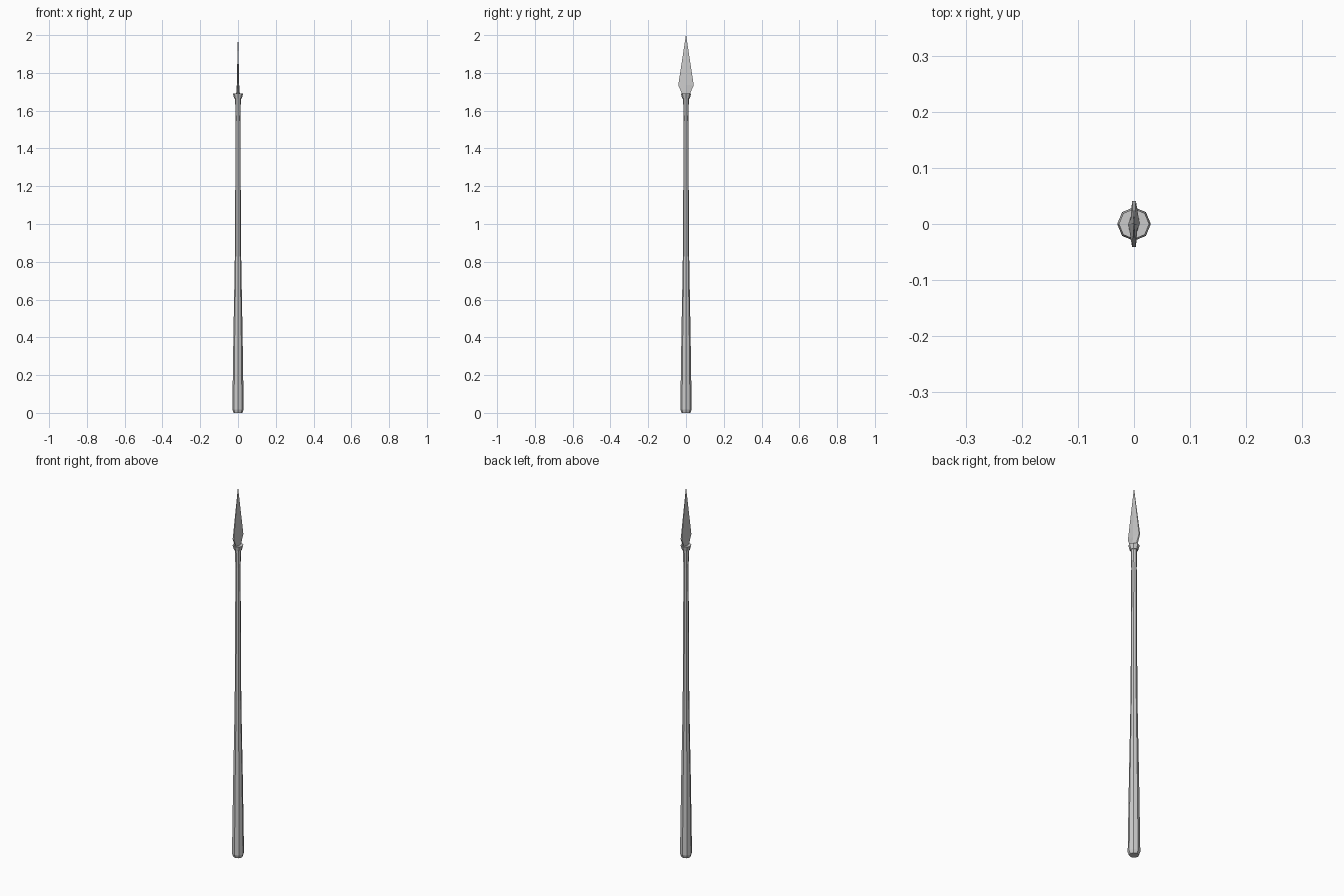
import bpy
import bmesh
import math

if "Cube" in bpy.data.objects:
    bpy.data.objects.remove(bpy.data.objects["Cube"])


def loft(name, rings):
    """Skin a list of equal-length point rings and cap both ends."""
    bm = bmesh.new()
    loops = [[bm.verts.new(p) for p in ring] for ring in rings]
    n = len(loops[0])
    for a, b in zip(loops, loops[1:]):
        for i in range(n):
            j = (i + 1) % n
            bm.faces.new((a[i], a[j], b[j], b[i]))
    bm.faces.new(loops[0][::-1])
    bm.faces.new(loops[-1])
    bmesh.ops.recalc_face_normals(bm, faces=bm.faces)
    mesh = bpy.data.meshes.new(name)
    bm.to_mesh(mesh)
    bm.free()
    obj = bpy.data.objects.new(name, mesh)
    bpy.context.collection.objects.link(obj)
    return obj


def octagon(r, z):
    return [(r * math.cos(i * math.pi / 4), r * math.sin(i * math.pi / 4), z)
            for i in range(8)]


def blade_section(ridge, edge, width, z):
    return [(ridge, 0, z), (edge, width, z), (-edge, width, z),
            (-ridge, 0, z), (-edge, -width, z), (edge, -width, z)]


# Tapered eight-sided shaft with a chamfered butt
shaft_profile = [(0.024, 0.0), (0.030, 0.018), (0.0245, 0.40), (0.019, 0.70),
                 (0.0165, 0.85), (0.0145, 1.19), (0.013, 1.57), (0.0155, 1.67)]
loft("shaft", [octagon(r, z) for r, z in shaft_profile])

# Flared collar under the blade
collar_profile = [(0.020, 1.664), (0.027, 1.69)]
loft("collar", [octagon(r, z) for r, z in collar_profile])

# Thin leaf-shaped blade with a central ridge
blade_profile = [(0.010, 0.004, 0.019, 1.685), (0.0065, 0.0035, 0.041, 1.735),
                 (0.0005, 0.0003, 0.0005, 2.0)]
loft("blade", [blade_section(*s) for s in blade_profile])
